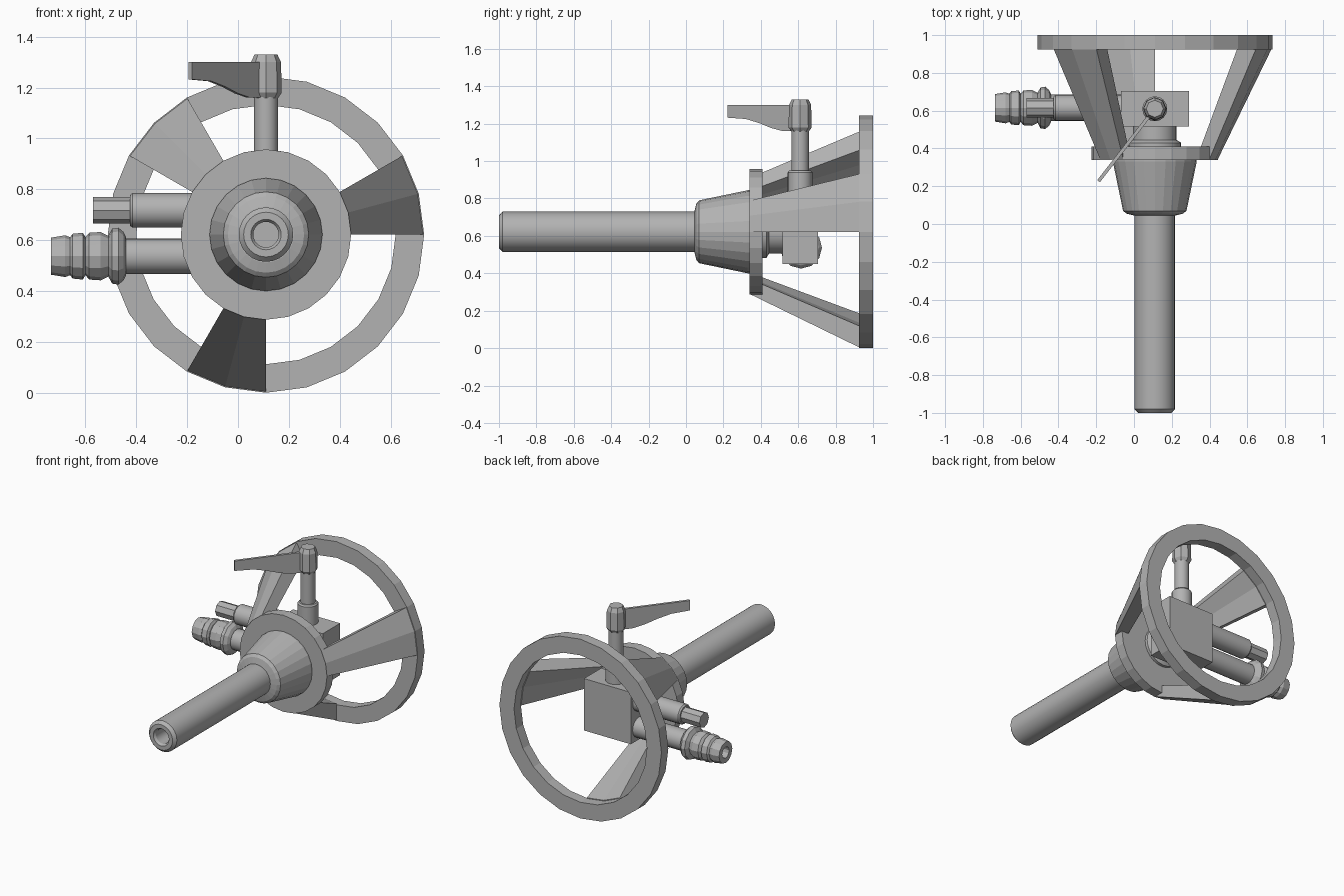
import bpy, bmesh, math
from mathutils import Vector

if "Cube" in bpy.data.objects:
    bpy.data.objects.remove(bpy.data.objects["Cube"])

grey = bpy.data.materials.new("plain grey")
grey.use_nodes = True
COLOUR = (0.45, 0.45, 0.45, 1)
grey.diffuse_color = COLOUR
grey.node_tree.nodes["Principled BSDF"].inputs["Base Color"].default_value = COLOUR

CX, CZ = 0.11, 0.622      # main axis, running along y
VY = 0.61                 # depth of the valve block


def finish(name, bm, smooth=None):
    bmesh.ops.remove_doubles(bm, verts=bm.verts, dist=1e-5)
    bmesh.ops.recalc_face_normals(bm, faces=bm.faces)
    mesh = bpy.data.meshes.new(name)
    bm.to_mesh(mesh)
    bm.free()
    mesh.materials.append(grey)
    obj = bpy.data.objects.new(name, mesh)
    bpy.context.collection.objects.link(obj)
    if smooth:
        bpy.ops.object.select_all(action='DESELECT')
        obj.select_set(True)
        bpy.context.view_layer.objects.active = obj
        bpy.ops.object.shade_smooth_by_angle(angle=math.radians(smooth))
    return obj


def lathe(name, profile, axis, centre, sides=24, closed=False, smooth=None):
    """Revolve (radius, position) pairs round a line along axis x, y or z."""
    u, v, w = {'x': ((0, 1, 0), (0, 0, 1), (1, 0, 0)),
               'y': ((1, 0, 0), (0, 0, 1), (0, 1, 0)),
               'z': ((1, 0, 0), (0, 1, 0), (0, 0, 1))}[axis]
    u, v, w, c = Vector(u), Vector(v), Vector(w), Vector(centre)
    bm = bmesh.new()
    rings = []
    for r, t in profile:
        angles = [math.tau * i / sides for i in range(sides)]
        rings.append([bm.verts.new(c + w * t + u * r * math.cos(a) + v * r * math.sin(a))
                      for a in angles])
    pairs = list(zip(rings, rings[1:]))
    if closed:
        pairs.append((rings[-1], rings[0]))
    for a, b in pairs:
        for i in range(sides):
            j = (i + 1) % sides
            bm.faces.new((a[i], a[j], b[j], b[i]))
    if not closed:
        for ring in (rings[0], rings[-1]):
            bm.faces.new(ring)
    return finish(name, bm, smooth)


# Main body along y
axis_point = (CX, 0, CZ)
lathe("front_tube", [(0.05, -0.88), (0.05, -0.985), (0.06, -1), (0.088, -1),
                     (0.107, -0.98), (0.107, 0.07)], 'y', axis_point, smooth=20)
lathe("cone_hub", [(0.11, 0.045), (0.15, 0.055), (0.168, 0.07), (0.222, 0.33), (0.222, 0.36)],
      'y', axis_point)
lathe("small_flange", [(0.335, 0.34), (0.335, 0.41)], 'y', axis_point)
lathe("rear_neck", [(0.14, 0.40), (0.14, 0.43), (0.115, 0.445), (0.115, 0.53)],
      'y', axis_point, smooth=20)
lathe("handwheel_ring", [(0.622, 0.925), (0.622, 1), (0.51, 1), (0.51, 0.925)],
      'y', axis_point, closed=True)

# Three flared struts, each spanning thirty degrees
for k, start in enumerate((0, 120, 240)):
    bm = bmesh.new()
    sections = []
    for step in range(3):
        a = math.radians(start + 15 * step)
        sections.append([bm.verts.new((CX + r * math.cos(a), y, CZ + r * math.sin(a)))
                         for r, y in ((0.335, 0.345), (0.62, 0.93), (0.505, 0.93), (0.28, 0.405))])
    for a, b in zip(sections, sections[1:]):
        for i in range(4):
            j = (i + 1) % 4
            bm.faces.new((a[i], a[j], b[j], b[i]))
    bm.faces.new(sections[0])
    bm.faces.new(sections[-1])
    finish(f"strut_{k + 1}", bm)

# Valve block
bm = bmesh.new()
bmesh.ops.create_cube(bm, size=1)
bmesh.ops.scale(bm, vec=(0.36, 0.19, 0.36), verts=bm.verts)
bmesh.ops.translate(bm, vec=(CX, VY, 0.63), verts=bm.verts)
finish("valve_block", bm)

# Valve stem, collar and lever head
stem = (CX, VY, 0)
lathe("stem_collar", [(0.066, 0.80), (0.066, 0.94), (0.058, 0.95)], 'z', stem, 16, smooth=25)
lathe("valve_stem", [(0.047, 0.94), (0.047, 1.17)], 'z', stem, 16, smooth=25)
lathe("lever_head", [(0.045, 1.155), (0.062, 1.18), (0.059, 1.30), (0.045, 1.33)], 'z', stem, 8)

# Thin lever blade, swept forward and to the side
start, tip = Vector((CX, VY, 0)), Vector((-0.185, 0.23, 0))
along = (tip - start).normalized()
side = Vector((-along.y, along.x, 0)) * 0.009
outline = [(0.03, 1.30), (0.485, 1.30), (0.485, 1.232), (0.36, 1.225),
           (0.27, 1.203), (0.19, 1.177), (0.11, 1.16), (0.03, 1.16)]
bm = bmesh.new()
faces = [[bm.verts.new(start + along * d + Vector((0, 0, z)) + side * s) for d, z in outline]
         for s in (-1, 1)]
for f in faces:
    bm.faces.new(f)
for i in range(len(outline)):
    j = (i + 1) % len(outline)
    bm.faces.new((faces[0][i], faces[0][j], faces[1][j], faces[1][i]))
finish("lever_blade", bm)

# Side pipes
upper, lower = (0, 0.615, 0.717), (0, 0.615, 0.537)
lathe("upper_pipe", [(0.068, -0.05), (0.068, -0.415), (0.06, -0.425)], 'x', upper, 16, smooth=25)
lathe("upper_pipe_tip", [(0.052, -0.40), (0.052, -0.57)], 'x', upper, 8)
lathe("lower_pipe", [(0.07, -0.05), (0.07, -0.46)], 'x', lower, 16, smooth=25)
lathe("hose_barb", [(0.075, -0.44), (0.095, -0.45), (0.112, -0.47), (0.108, -0.495),
                    (0.08, -0.51), (0.095, -0.54), (0.092, -0.585), (0.075, -0.60),
                    (0.092, -0.61), (0.088, -0.65), (0.075, -0.66), (0.082, -0.68),
                    (0.073, -0.735), (0.038, -0.735), (0.038, -0.64)], 'x', lower, 12)
